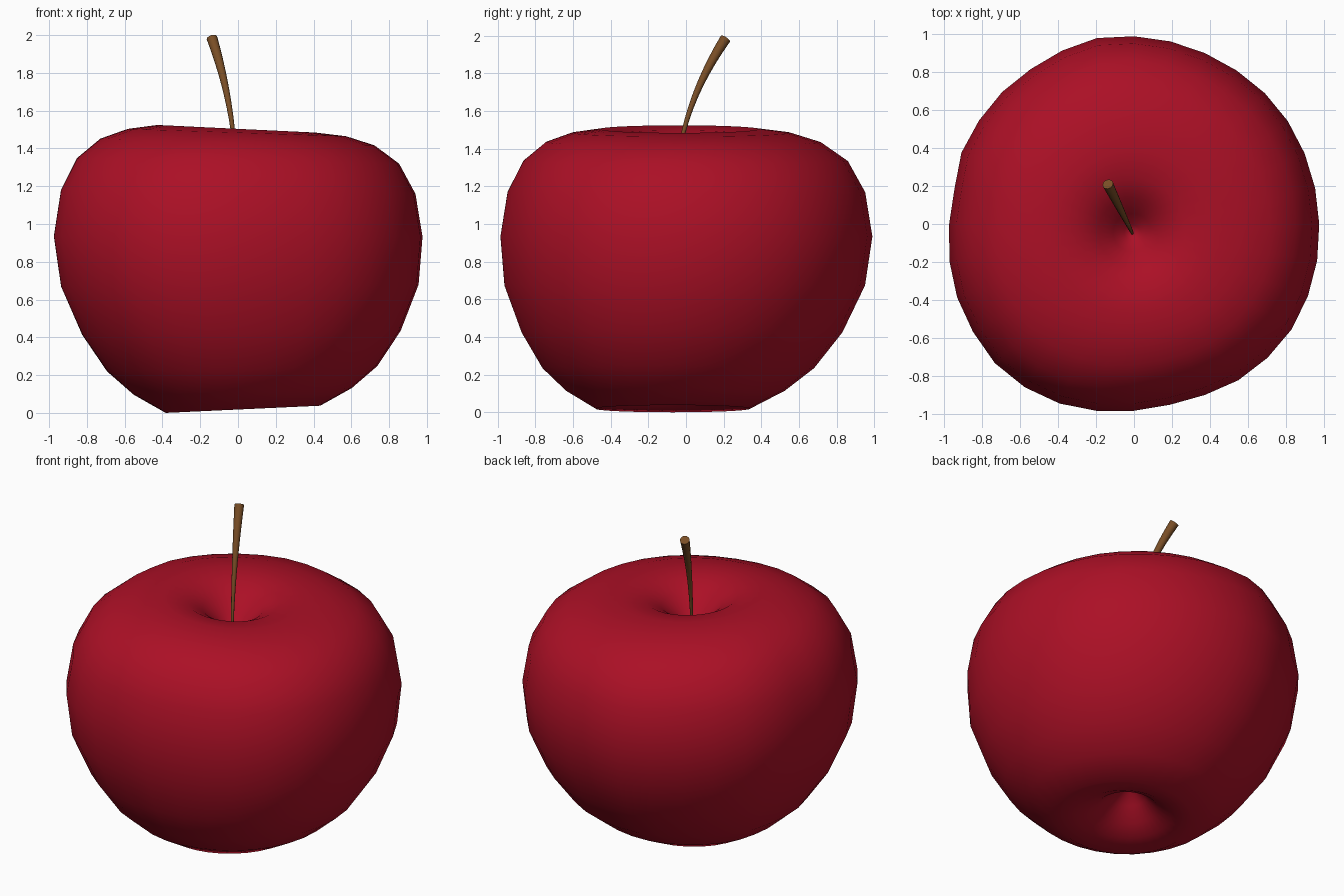
import bpy, bmesh, math
from mathutils import Vector

if "Cube" in bpy.data.objects:
    bpy.data.objects.remove(bpy.data.objects["Cube"])


def material(name, rgb):
    m = bpy.data.materials.new(name)
    m.diffuse_color = (*rgb, 1)
    m.use_nodes = True
    m.node_tree.nodes["Principled BSDF"].inputs["Base Color"].default_value = m.diffuse_color
    return m


def finish(bm, name, mat, angle):
    bmesh.ops.recalc_face_normals(bm, faces=bm.faces)
    mesh = bpy.data.meshes.new(name)
    bm.to_mesh(mesh)
    bm.free()
    mesh.materials.append(mat)
    ob = bpy.data.objects.new(name, mesh)
    bpy.context.collection.objects.link(ob)
    bpy.ops.object.select_all(action='DESELECT')
    ob.select_set(True)
    bpy.context.view_layer.objects.active = ob
    bpy.ops.object.shade_smooth_by_angle(angle=math.radians(angle))
    return ob


def skin(bm, rings):
    # bridge consecutive closed rings with quads
    for a, b in zip(rings, rings[1:]):
        n = len(a)
        for i in range(n):
            bm.faces.new((a[i], a[(i + 1) % n], b[(i + 1) % n], b[i]))


red = material("apple red", (0.41, 0.005, 0.019))
brown = material("stem brown", (0.19, 0.075, 0.019))

# Apple body: lathe profile from the bottom hollow to the top hollow
core = Vector((-0.01, -0.045))
profile = [(0.04, 0.225), (0.10, 0.165), (0.18, 0.09), (0.27, 0.045), (0.41, 0.02),
           (0.58, 0.115), (0.72, 0.235), (0.85, 0.425), (0.955, 0.675), (0.985, 0.935),
           (0.947, 1.17), (0.86, 1.335), (0.73, 1.435), (0.58, 1.485), (0.42, 1.505),
           (0.28, 1.485), (0.18, 1.43), (0.10, 1.35), (0.04, 1.29)]
# outline radius seen from above, every 11.25 degrees from +x
outline = [0.977, 0.974, 0.974, 0.976, 0.976, 0.974, 0.976, 0.982,
           0.99, 1.0, 0.99, 0.982, 0.984, 0.983, 0.985, 0.965,
           0.975, 0.993, 1.01, 1.022, 1.038, 1.036, 1.025, 1.005,
           0.985, 0.972, 0.976, 0.991, 0.997, 1.0, 0.993, 0.985]
N = len(outline)
bm = bmesh.new()
rings = []
for r, z in profile:
    w = min(1, r / 0.9) ** 2                    # uneven outline fades towards the core
    ring = []
    for i, rad in enumerate(outline):
        a = 2 * math.pi * i / N
        k = r / 0.985 * (w * rad + (1 - w) * 0.985)
        p = Vector((math.cos(a), math.sin(a))) * k + core * (1 - w)
        low = max(0, (0.9 - z) / 0.9)
        p += Vector((0.035, -0.035)) * low * min(1, r / 0.4)
        tilt = min(1, r / 0.42) * math.cos(a) * 0.02
        dz = tilt * low - tilt * max(0, (z - 0.9) / 0.6)
        ring.append(bm.verts.new((p.x, p.y, z + dz)))
    rings.append(ring)
skin(bm, rings)
for ring, z in ((rings[0], 0.24), (rings[-1], 1.27)):
    tip = bm.verts.new((core.x, core.y, z))
    for i in range(N):
        bm.faces.new((ring[i], ring[(i + 1) % N], tip))
low_z = min(v.co.z for v in bm.verts)
for v in bm.verts:
    v.co.z -= low_z
finish(bm, "apple_body", red, 180)

# Stem: curved tube that widens towards its cut end
p0, p1, p2 = Vector((-0.008, -0.05, 1.24)), Vector((-0.018, -0.03, 1.62)), Vector((-0.138, 0.21, 1.985))
bm = bmesh.new()
rings = []
STEPS, SIDES = 12, 12
for s in range(STEPS + 1):
    t = s / STEPS
    c = p0 * (1 - t) ** 2 + p1 * 2 * t * (1 - t) + p2 * t * t
    d = ((p1 - p0) * (1 - t) + (p2 - p1) * t).normalized()
    u = d.cross(Vector((1, 0, 0))).normalized()
    v = d.cross(u)
    rad = 0.008 + 0.021 * t ** 1.7
    rings.append([bm.verts.new(c + (u * math.cos(b) + v * math.sin(b)) * rad)
                  for b in (2 * math.pi * j / SIDES for j in range(SIDES))])
skin(bm, rings)
bm.faces.new(rings[0])
bm.faces.new(rings[-1])
finish(bm, "stem", brown, 40)
